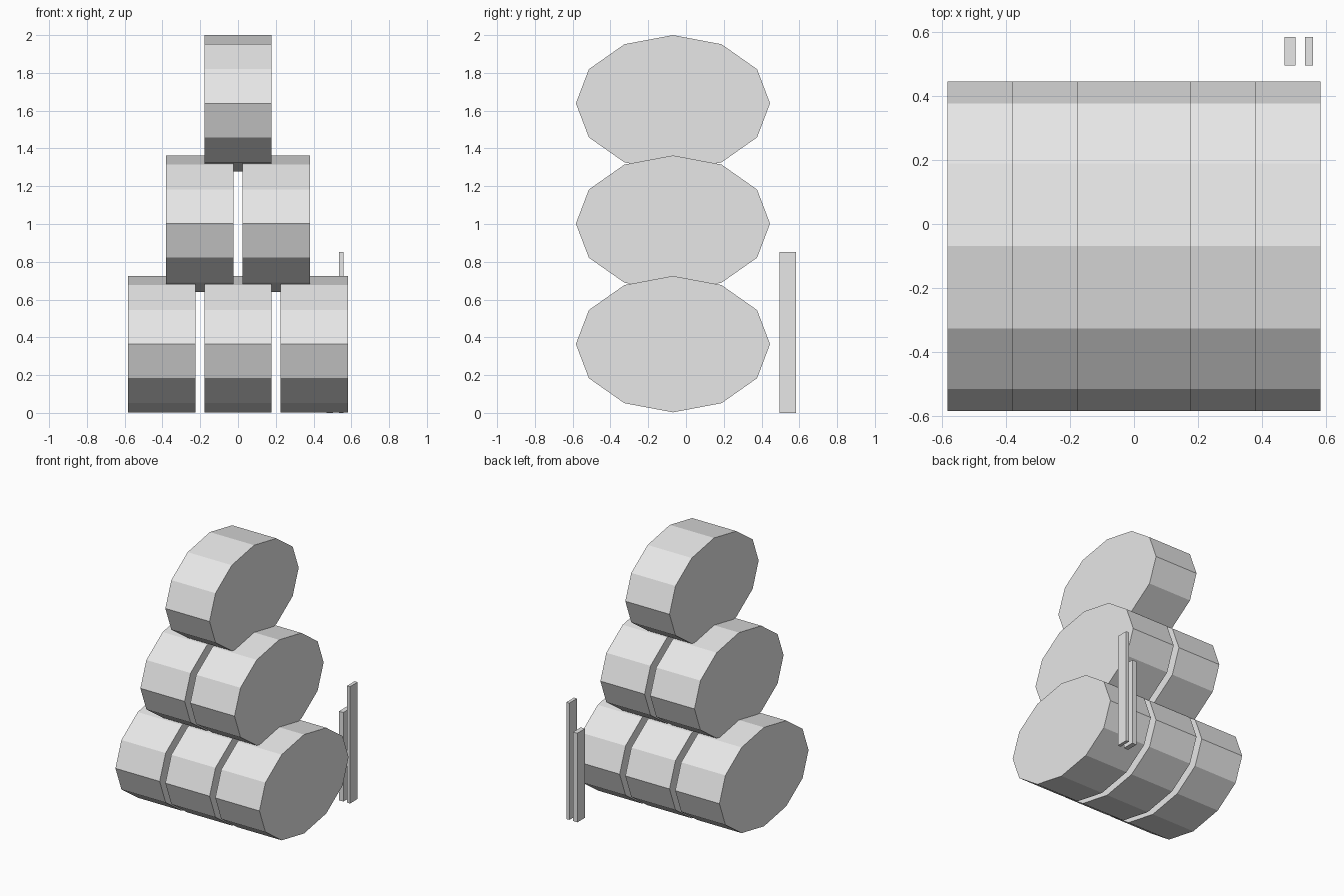
import bpy
import math

if "Cube" in bpy.data.objects:
    bpy.data.objects.remove(bpy.data.objects["Cube"])

grey = bpy.data.materials.new("light_grey")
grey.diffuse_color = (0.8, 0.8, 0.8, 1)
grey.use_nodes = True
grey.node_tree.nodes["Principled BSDF"].inputs["Base Color"].default_value = grey.diffuse_color


def finish(name, size):
    """Name, scale and colour the active object."""
    ob = bpy.context.object
    ob.name = name
    ob.scale = size
    bpy.ops.object.transform_apply(location=False, rotation=True, scale=True)
    ob.data.materials.append(grey)


def drum(name, x, z):
    """Twelve-sided oval drum lying along x, with a corner at the top."""
    bpy.ops.mesh.primitive_cylinder_add(vertices=12, radius=1, depth=1,
                                        location=(x, -0.069, z))
    ob = bpy.context.object
    ob.rotation_euler = (0, math.pi / 2, 0)
    bpy.ops.object.transform_apply(location=False, rotation=True, scale=False)
    finish(name, (0.357, 0.514, 0.361))


def post(name, x0, x1, height):
    """Thin upright post standing on the ground behind the stack."""
    bpy.ops.mesh.primitive_cube_add(size=1, location=((x0 + x1) / 2, 0.539, height / 2))
    finish(name, (x1 - x0, 0.088, height))


# Pyramid of drums: three, two, one
for row, z in enumerate((0.364, 1.002, 1.639)):
    count = 3 - row
    for i in range(count):
        drum(f"drum_row{row + 1}_{i + 1}", (i - (count - 1) / 2) * 0.403, z)

# Two posts behind the right end
post("short_post", 0.469, 0.504, 0.65)
post("tall_post", 0.534, 0.558, 0.853)
